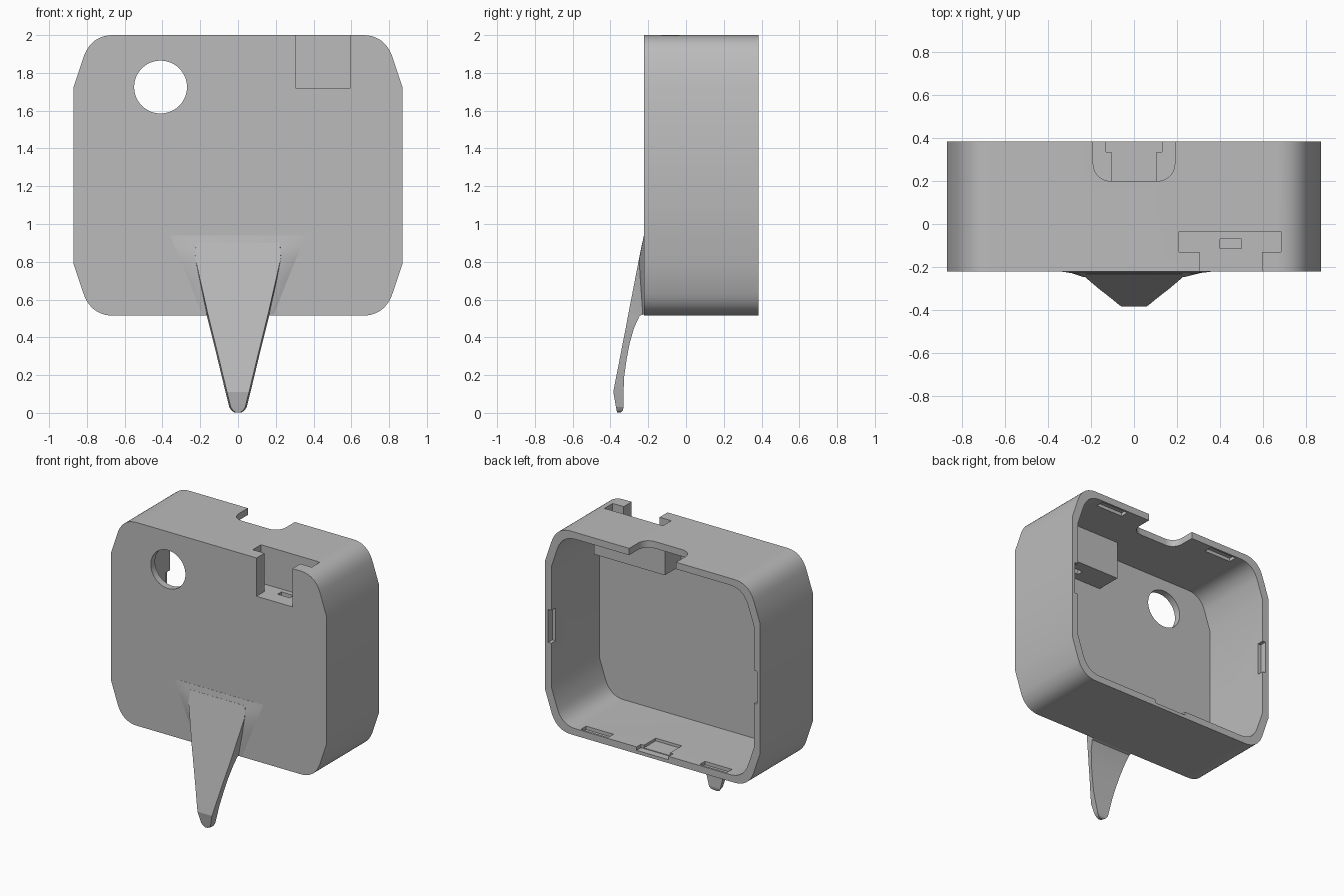
import bpy, bmesh, math

old = bpy.data.objects.get("Cube")
if old:
    bpy.data.objects.remove(old, do_unlink=True)

grey = bpy.data.materials.new("plain grey")
grey.use_nodes = True
grey.diffuse_color = (0.5, 0.5, 0.5, 1)
grey.node_tree.nodes["Principled BSDF"].inputs["Base Color"].default_value = (0.5, 0.5, 0.5, 1)


def loft(name, rings):
    """Closed solid through rings of equal point count."""
    bm = bmesh.new()
    loops = [[bm.verts.new(p) for p in ring] for ring in rings]
    for a, b in zip(loops, loops[1:]):
        for i in range(len(a)):
            j = (i + 1) % len(a)
            bm.faces.new((a[i], a[j], b[j], b[i]))
    bm.faces.new(loops[0])
    bm.faces.new(loops[-1])
    bmesh.ops.recalc_face_normals(bm, faces=bm.faces)
    mesh = bpy.data.meshes.new(name)
    bm.to_mesh(mesh)
    bm.free()
    obj = bpy.data.objects.new(name, mesh)
    bpy.context.collection.objects.link(obj)
    mesh.materials.append(grey)
    return obj


def prism_y(name, pts, lo, hi):
    return loft(name, [[(x, y, z) for x, z in pts] for y in (lo, hi)])


def prism_z(name, pts, lo, hi):
    return loft(name, [[(x, y, z) for x, y in pts] for z in (lo, hi)])


def box(name, x, y, z):
    return prism_y(name, [(x[0], z[0]), (x[1], z[0]), (x[1], z[1]), (x[0], z[1])], *y)


def activate(obj):
    bpy.ops.object.select_all(action='DESELECT')
    obj.select_set(True)
    bpy.context.view_layer.objects.active = obj


def combine(target, tool, operation='DIFFERENCE'):
    activate(target)
    mod = target.modifiers.new("cut", 'BOOLEAN')
    mod.operation = operation
    mod.solver = 'EXACT'
    mod.object = tool
    bpy.ops.object.modifier_apply(modifier=mod.name)
    bpy.data.objects.remove(tool, do_unlink=True)


def smooth(obj, angle):
    activate(obj)
    bpy.ops.object.shade_smooth_by_angle(angle=math.radians(angle))


# Housing outline: chamfered corners blending into rounded ones
MID, HALF_W, HALF_H, WALL = 1.2575, 0.87, 0.7425, 0.05
FRONT, BACK = -0.222, 0.385


def outline(inset):
    sx, sz = (HALF_W - inset) / HALF_W, (HALF_H - inset) / HALF_H
    quarter = [(HALF_W, 0.47)]
    for i in range(11):
        t = i / 10
        a, b, c = (1 - t) ** 2, 2 * t * (1 - t), t * t
        quarter.append((0.82 * a + 0.78 * b + 0.66 * c, 0.62 * a + HALF_H * (b + c)))
    quarter = [(x * sx, z * sz) for x, z in quarter]
    half = quarter + [(-x, z) for x, z in reversed(quarter)]
    return [(x, MID + z) for x, z in half] + [(x, MID - z) for x, z in reversed(half)]


housing = prism_y("housing", outline(0), FRONT, BACK)
combine(housing, prism_y("cavity", outline(WALL), FRONT + WALL, BACK + 0.1))

# Strap socket: inner block with a T-shaped well open to front and top
combine(housing, box("socket_block", (0.16, 0.735), (-0.2, 0.015), (1.67, 1.97)), 'UNION')
tee = [(0.305, -0.3), (0.595, -0.3), (0.595, -0.13), (0.685, -0.13),
       (0.685, -0.035), (0.21, -0.035), (0.21, -0.13), (0.305, -0.13)]
combine(housing, prism_z("socket_well", tee, 1.72, 2.1))
combine(housing, box("socket_slot", (0.4, 0.5), (-0.115, -0.07), (1.6, 1.8)))

# Round window in the front wall
ring = [(-0.41 + 0.14 * math.cos(math.tau * i / 48), 1.725 + 0.14 * math.sin(math.tau * i / 48))
        for i in range(48)]
combine(housing, prism_y("round_window", ring, -0.3, -0.1))

# Rounded notch in the top wall at the back
side = [(0.19, 0.5)]
for i in range(9):
    a = math.pi / 2 * i / 8
    side.append((0.11 + 0.08 * math.cos(a), 0.28 - 0.08 * math.sin(a)))
notch = side + [(-x, y) for x, y in reversed(side)]
combine(housing, prism_z("top_notch", notch, 1.9, 2.1))

# Shallow latch recesses around the rim
floor, top = MID - HALF_H + WALL, MID + HALF_H - WALL
combine(housing, box("floor_latch", (-0.13, 0.13), (0.335, 0.5), (floor - 0.025, floor + 0.1)))
combine(housing, box("floor_pocket", (-0.105, 0.105), (0.2, 0.345), (floor - 0.02, floor + 0.1)))
for s in (-1, 1):
    xs = sorted((s * 0.37, s * 0.59))
    combine(housing, box("floor_slot", xs, (0.31, 0.37), (floor - 0.025, floor + 0.1)))
    combine(housing, box("top_slot", xs, (0.31, 0.37), (top - 0.1, top + 0.025)))
    combine(housing, box("side_slot", sorted((s * 0.75, s * 0.845)), (0.335, 0.5),
                         (MID - 0.12, MID + 0.12)))
smooth(housing, 20)

# Pointed beak: z, half width, front y, back y
beak_sections = [
    (0.002, 0.018, -0.365, -0.345), (0.012, 0.034, -0.367, -0.335),
    (0.03, 0.046, -0.371, -0.33), (0.055, 0.052, -0.375, -0.33),
    (0.11, 0.066, -0.385, -0.33), (0.18, 0.083, -0.372, -0.329),
    (0.28, 0.107, -0.352, -0.315), (0.37, 0.129, -0.335, -0.298),
    (0.45, 0.149, -0.319, -0.275), (0.515, 0.165, -0.307, -0.245),
    (0.53, 0.169, -0.304, -0.2), (0.82, 0.235, -0.248, -0.2), (0.9, 0.23, -0.232, -0.2)]
beak = loft("beak", [[(-w, yb, z), (0.008 - w, yf, z), (w - 0.008, yf, z), (w, yb, z)]
                     for z, w, yf, yb in beak_sections])
smooth(beak, 12)

# Soft flare where the beak meets the front wall: z, foot width, crest width, crest y
flare_sections = [(0.52, 0.19, 0.155, -0.232), (0.7, 0.26, 0.2, -0.243),
                  (0.82, 0.31, 0.235, -0.247), (0.88, 0.335, 0.25, -0.235),
                  (0.94, 0.36, 0.27, -0.223)]
flare = loft("beak_flare", [[(-f, -0.2, z), (-f, -0.222, z), (-c, y, z),
                             (c, y, z), (f, -0.222, z), (f, -0.2, z)]
                            for z, f, c, y in flare_sections])
smooth(flare, 30)
